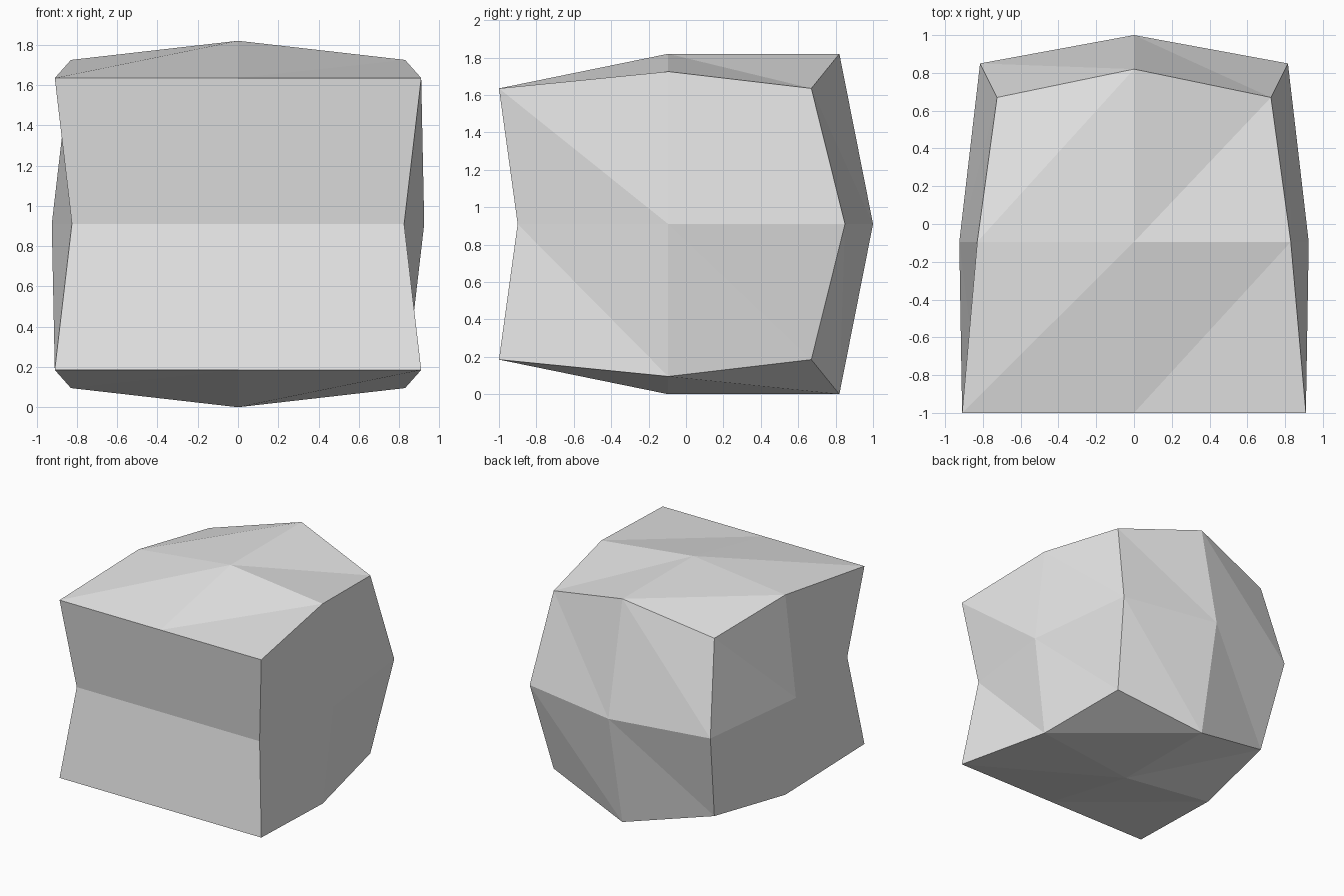
import bpy
import bmesh
from itertools import product

if "Cube" in bpy.data.objects:
    bpy.data.objects.remove(bpy.data.objects["Cube"], do_unlink=True)

MID = 0.91  # height of the horizontal mirror plane

# One quarter of the lattice: (side, depth, height) -> x, y, offset from MID
SHAPE = {
    (1, -1, 1): (0.91, -1.0, 0.725),
    (0, -1, 1): (0, -1.0, 0.725),
    (1, -1, 0): (0.825, -0.9, 0),
    (0, -1, 0): (0, -0.9, 0),
    (1, 0, 1): (0.83, -0.095, 0.815),
    (0, 0, 1): (0, -0.095, 0.91),
    (1, 0, 0): (0.925, -0.095, 0),
    (1, 1, 1): (0.725, 0.67, 0.725),
    (0, 1, 1): (0, 0.82, 0.91),
    (1, 1, 0): (0.815, 0.85, 0),
    (0, 1, 0): (0, 1.0, 0),
}

bm = bmesh.new()

# Mirror the quarter across x and the middle height
verts = {}
for i, j, k in product((-1, 0, 1), repeat=3):
    if (i, j, k) != (0, 0, 0):
        x, y, z = SHAPE[abs(i), j, abs(k)]
        verts[i, j, k] = bm.verts.new((i * x, y, MID + k * z))


def flatten(key, axis):
    """Move a lattice key to the middle along one axis."""
    return tuple(0 if n == axis else c for n, c in enumerate(key))


# Three patches meet at every corner; each is split along one diagonal
for corner in product((-1, 1), repeat=3):
    sign = corner[0] * corner[1] * corner[2]
    for axis in range(3):
        u, v = (axis + 1) % 3, (axis + 2) % 3
        a = corner
        b = flatten(corner, u)
        c = flatten(b, v)
        d = flatten(corner, v)
        from_corner = sign < 0 if axis == 0 else sign > 0
        tris = ((a, b, c), (a, c, d)) if from_corner else ((a, b, d), (b, c, d))
        for tri in tris:
            bm.faces.new([verts[key] for key in tri])

bmesh.ops.recalc_face_normals(bm, faces=bm.faces)
mesh = bpy.data.meshes.new("bulged_block")
bm.to_mesh(mesh)
bm.free()

# Single plain grey
grey = bpy.data.materials.new("light_grey")
grey.use_nodes = True
colour = (0.8, 0.8, 0.8, 1)
grey.diffuse_color = colour
grey.node_tree.nodes["Principled BSDF"].inputs["Base Color"].default_value = colour
mesh.materials.append(grey)

block = bpy.data.objects.new("bulged_block", mesh)
bpy.context.scene.collection.objects.link(block)
